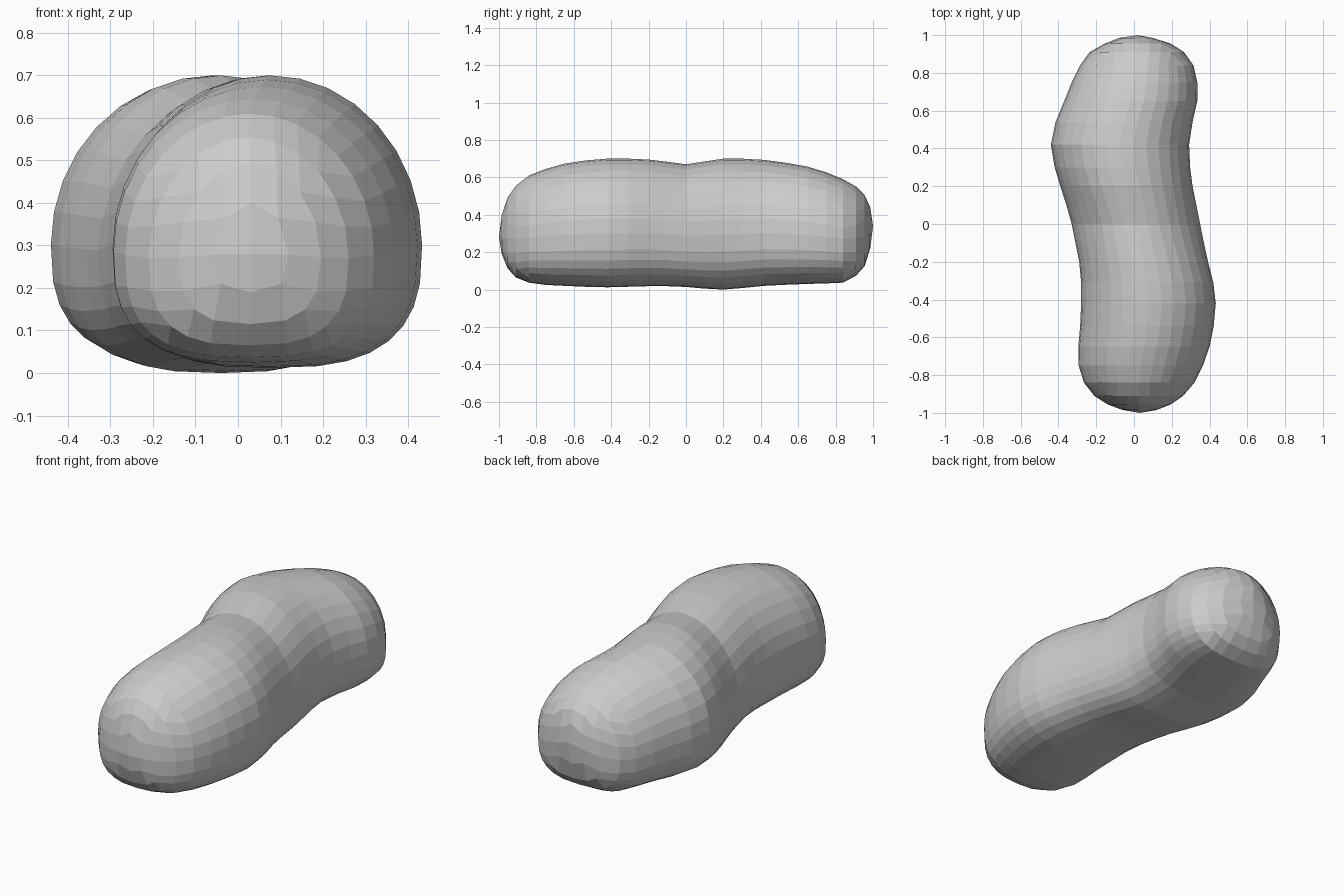
import bpy, bmesh, math

if "Cube" in bpy.data.objects:
    bpy.data.objects.remove(bpy.data.objects["Cube"])

N = 8  # quads per side of each end cap (4N sides around the body)

# Body rings: y, x left, x right, z bottom, z top
BODY = [
    (-.84, -.265, .32, .037, .61), (-.75, -.293, .365, .025, .645),
    (-.65, -.295, .40, .020, .673), (-.54, -.285, .422, .015, .69),
    (-.42, -.28, .433, .012, .70), (-.31, -.28, .42, .015, .70),
    (-.20, -.29, .392, .018, .695), (-.10, -.31, .37, .018, .683),
    (0, -.33, .35, .014, .67), (.10, -.358, .33, .005, .685),
    (.20, -.39, .31, .0, .70), (.30, -.42, .297, .008, .70),
    (.42, -.44, .292, .02, .693), (.54, -.415, .31, .026, .677),
    (.65, -.37, .335, .03, .657), (.75, -.33, .335, .033, .627),
    (.84, -.285, .315, .037, .59),
]
# End cap rings, tip first
FRONT = [(-1, .03, .03, .28, .28), (-.985, -.06, .12, .19, .40),
         (-.955, -.14, .195, .115, .49), (-.91, -.21, .26, .065, .555)]
BACK = [(1, .02, .02, .34, .34), (.985, -.08, .10, .22, .44),
        (.955, -.155, .195, .125, .505), (.91, -.235, .265, .075, .55)]


def section_point(row, a):
    """Domed top, flattened underside."""
    y, xl, xr, zb, zt = row
    c, s = math.cos(a), math.sin(a)
    zc = zb + .42 * (zt - zb)
    cx, w = (xl + xr) / 2, (xr - xl) / 2
    if s >= -1e-6:
        pinch = 1 - .06 * s * math.exp(-(y / .14) ** 2)  # soft waist
        return (cx + w * c * pinch, y, zc + (zt - zc) * s)
    e = 2 / 2.8
    return (cx + w * math.copysign(abs(c) ** e, c), y, zc - (zc - zb) * abs(s) ** e)


def square_angle(i, j):
    """Angle with even steps around each concentric square."""
    k = max(abs(i), abs(j))
    if k == 0:
        return 0
    q = math.pi / 4
    if i == k:
        return q * j / k
    if j == k:
        return 2 * q - q * i / k
    if i == -k:
        return 4 * q - q * j / k
    return -2 * q + q * i / k


bm = bmesh.new()
H = N // 2
rim = [(H, j) for j in range(-H, H)] + [(i, H) for i in range(H, -H, -1)] \
    + [(-H, j) for j in range(H, -H, -1)] + [(i, -H) for i in range(-H, H)]

# Long body
rings = [[bm.verts.new(section_point(r, square_angle(*p))) for p in rim] for r in BODY]
for a, b in zip(rings, rings[1:]):
    for k in range(len(rim)):
        n = (k + 1) % len(rim)
        bm.faces.new((a[k], a[n], b[n], b[k]))

# Rounded ends made of square grids
for cap, ring in ((FRONT, rings[0]), (BACK, rings[-1])):
    v = dict(zip(rim, ring))
    for i in range(-H + 1, H):
        for j in range(-H + 1, H):
            row = cap[max(abs(i), abs(j))]
            v[i, j] = bm.verts.new(section_point(row, square_angle(i, j)))
    for i in range(-H, H):
        for j in range(-H, H):
            bm.faces.new((v[i, j], v[i + 1, j], v[i + 1, j + 1], v[i, j + 1]))

bmesh.ops.recalc_face_normals(bm, faces=bm.faces)
mesh = bpy.data.meshes.new("rounded_body")
bm.to_mesh(mesh)
bm.free()
bpy.context.collection.objects.link(bpy.data.objects.new("rounded_body", mesh))
